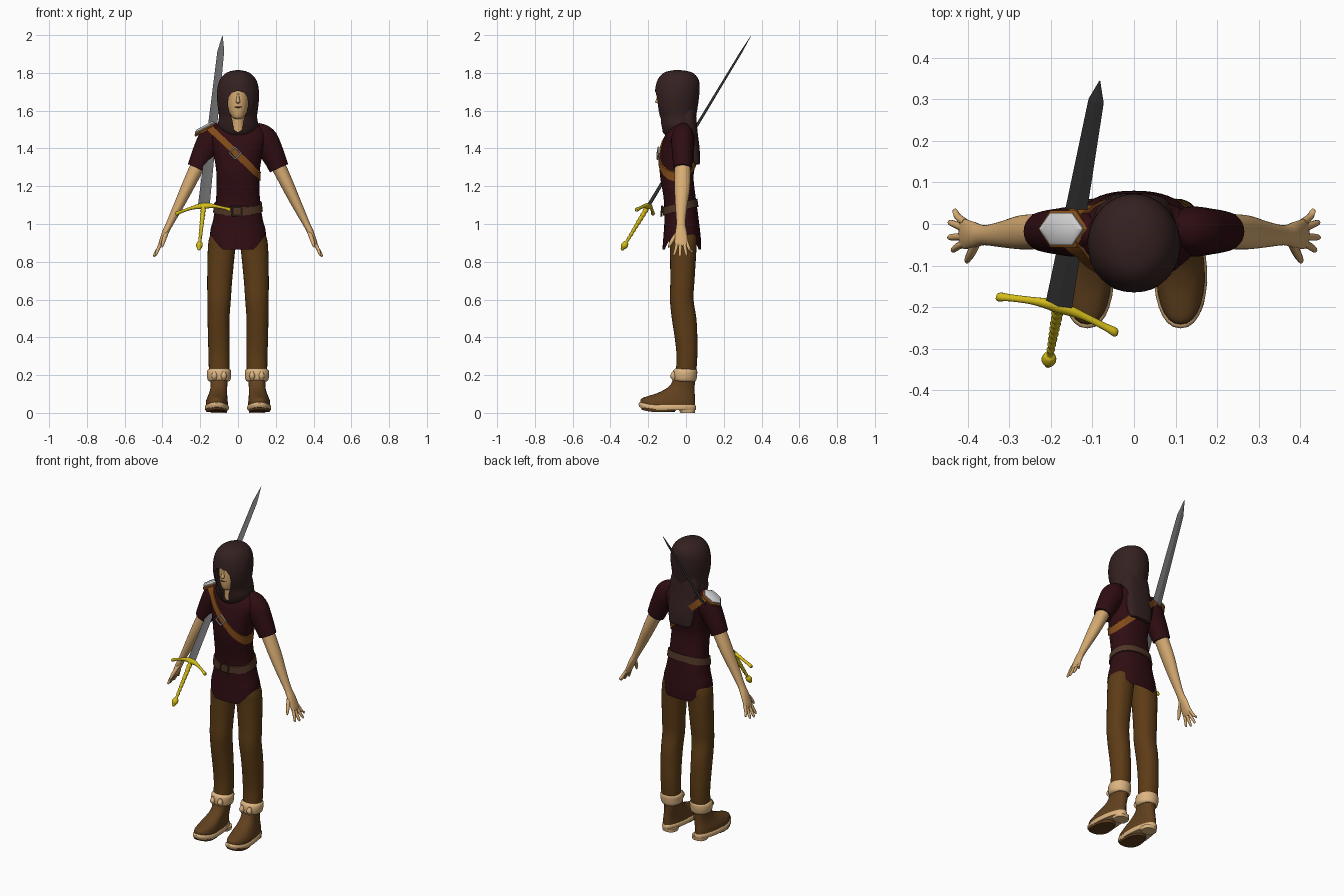
import bpy, bmesh, math
from mathutils import Vector, Matrix
from mathutils.bvhtree import BVHTree

if "Cube" in bpy.data.objects:
    bpy.data.objects.remove(bpy.data.objects["Cube"])

def mat(name, r, g, b):
    m = bpy.data.materials.new(name)
    m.diffuse_color = (r, g, b, 1)
    m.use_nodes = True
    m.node_tree.nodes["Principled BSDF"].inputs["Base Color"].default_value = m.diffuse_color
    return m

SKIN = mat("skin", .68, .41, .17)
CLOTH = mat("dark_red_cloth", .028, .004, .006)
HOOD = mat("hood_cloth", .035, .015, .015)
PANTS = mat("brown_cloth", .11, .045, .008)
LEATHER = mat("boot_leather", .12, .052, .013)
FUR = mat("fur", .72, .46, .22)
STRAP = mat("strap_leather", .22, .07, .01)
BELT = mat("belt_leather", .08, .036, .02)
GOLD = mat("gold", .65, .5, .01)
STEEL = mat("steel", .13, .13, .135)
PLATE = mat("bright_metal", .6, .6, .58)
MOUTH = mat("mouth", .05, .02, .012)

def finish(name, bm, material):
    bmesh.ops.recalc_face_normals(bm, faces=bm.faces)
    me = bpy.data.meshes.new(name)
    bm.to_mesh(me)
    bm.free()
    me.materials.append(material)
    ob = bpy.data.objects.new(name, me)
    bpy.context.collection.objects.link(ob)
    return ob

def spline(rings, sub):
    out = []
    for i in range(len(rings) - 1):
        p = [rings[max(0, min(len(rings) - 1, i + k))] for k in (-1, 0, 1, 2)]
        for s in range(sub):
            t = s / sub
            out.append([.5 * (2*b + (c-a)*t + (2*a-5*b+4*c-d)*t*t + (3*b-a-3*c+d)*t**3)
                        for a, b, c, d in zip(*p)])
    return out + [list(rings[-1])]

def loft(name, rings, material, n=28, sub=4, tilt=0, p=2.0, cap=True, side=1, warp=None, matrix=None):
    """Skin through rings (x, y, z, rx, ry); tilt turns every ring about y."""
    bm = bmesh.new()
    ct, st = math.cos(math.radians(tilt)), math.sin(math.radians(tilt))
    rows = []
    for x, y, z, rx, ry in spline(rings, sub):
        row = []
        for k in range(n):
            a = 2 * math.pi * k / n
            c, s = math.cos(a), math.sin(a)
            u = max(rx, .0005) * math.copysign(abs(c) ** (2 / p), c)
            w = max(ry, .0005) * math.copysign(abs(s) ** (2 / p), s)
            v = Vector((x + u * ct, y + w, z + u * st))
            if warp:
                v = warp(v)
            v.x *= side
            row.append(bm.verts.new(matrix @ v if matrix else v))
        rows.append(row)
    for r0, r1 in zip(rows, rows[1:]):
        for k in range(n):
            bm.faces.new((r0[k], r0[(k+1) % n], r1[(k+1) % n], r1[k]))
    if cap:
        bm.faces.new(rows[0])
        bm.faces.new(rows[-1])
    return finish(name, bm, material)

def yr(z, rx, y0, y1, cx=0):
    return (cx, (y0 + y1) / 2, z, rx, (y1 - y0) / 2)

clamp = lambda t: max(0, min(1, t))

# Tunic with raised hem at the sides
def hem(v):
    v.z += .075 * clamp((abs(v.x) - .085) / .06) * clamp((1.02 - v.z) / .155)
    return v

tunic = loft("tunic", [yr(.865, .148, -.125, .08), yr(.93, .145, -.12, .078), yr(1.0, .135, -.115, .07),
    yr(1.08, .122, -.115, .06), yr(1.15, .115, -.12, .05), yr(1.25, .113, -.137, .04),
    yr(1.33, .122, -.14, .052), yr(1.4, .138, -.132, .058), yr(1.46, .155, -.115, .058),
    yr(1.5, .14, -.093, .045), yr(1.53, .1, -.08, .03), yr(1.56, .05, -.07, .02)],
    CLOTH, n=48, p=2.3, cap=False, warp=hem)

# Paired limbs
TILT = 24.5
FINGERS = [(-.045, .437, -.062, .832), (-.03, .445, -.032, .826), (-.011, .444, .003, .83), (.004, .433, .03, .848)]

def shoe(v):
    back = clamp((v.y + .13) / .18)
    v.x = .1 + (v.x - .1) * (1 - .2 * back)
    v.z += .018 * clamp((-.15 - v.y) / .1) ** 2
    return v

for s, tag in ((1, "left"), (-1, "right")):
    sleeve = loft("sleeve_" + tag, [(.1, -.015, 1.53, .012, .02), (.12, -.016, 1.5, .045, .045),
        (.14, -.018, 1.45, .07, .06), (.175, -.018, 1.385, .064, .056), (.2, -.018, 1.335, .057, .052),
        (.217, -.018, 1.295, .053, .048)], CLOTH, tilt=TILT, side=s)
    loft("arm_" + tag, [(.19, -.018, 1.35, .04, .042), (.222, -.018, 1.29, .038, .042), (.27, -.02, 1.19, .033, .041),
        (.318, -.025, 1.09, .026, .031), (.36, -.027, 1.005, .019, .024), (.385, -.026, .955, .017, .031),
        (.408, -.024, .9, .012, .036), (.415, -.022, .882, .007, .03)], SKIN, tilt=TILT, side=s)
    for i, (y0, x, y, z) in enumerate(FINGERS):
        loft("finger_%s_%d" % (tag, i), [(.405, y0, .905, .009, .009), (.423, (y0 + y) / 2, .868, .009, .009),
            (x - .003, y, z + .008, .007, .007), (x, y, z, .002, .002)], SKIN, n=10, sub=3, tilt=TILT, side=s)
    loft("thumb_" + tag, [(.375, -.035, .965, .012, .014), (.389, -.065, .925, .011, .013),
        (.4, -.085, .89, .008, .009), (.403, -.092, .875, .002, .002)], SKIN, n=10, sub=3, tilt=TILT, side=s)
    loft("trouser_leg_" + tag, [yr(1.0, .06, -.08, .05, .06), yr(.93, .074, -.09, .058, .077),
        yr(.86, .0725, -.085, .055, .0875), yr(.7, .066, -.083, .045, .097), yr(.6, .062, -.085, .04, .1),
        yr(.5, .058, -.075, .055, .103), yr(.4, .057, -.06, .06, .102), yr(.3, .056, -.05, .06, .1),
        yr(.2, .054, -.055, .053, .1)], PANTS, p=2.2, side=s)
    loft("boot_" + tag, [yr(.03, .06, -.24, .048, .112), yr(.06, .059, -.238, .048, .112), yr(.085, .055, -.2, .047, .109),
        yr(.11, .051, -.14, .046, .105), yr(.14, .05, -.09, .046, .101), yr(.18, .053, -.065, .048, .1)],
        LEATHER, p=2.3, side=s, warp=shoe)
    loft("boot_rim_" + tag, [yr(.014, .062, -.246, .051, .112), yr(.022, .065, -.25, .053, .112),
        yr(.034, .065, -.25, .053, .112), yr(.042, .06, -.242, .049, .112)], FUR, p=2.3, sub=2, side=s, warp=shoe)
    loft("front_sole_" + tag, [yr(.004, .054, -.235, -.06, .113), yr(.02, .06, -.242, -.05, .113)],
        LEATHER, sub=1, p=2.3, side=s, warp=shoe)
    loft("heel_" + tag, [yr(0, .05, -.03, .047, .102), yr(.022, .054, -.04, .05, .102)],
        FUR, sub=1, p=2.6, side=s, warp=shoe)
    loft("fur_cuff_" + tag, [yr(.165, .05, -.055, .048, .1), yr(.175, .06, -.068, .055, .1), yr(.2, .064, -.072, .059, .101),
        yr(.224, .063, -.068, .059, .1), yr(.236, .05, -.055, .05, .1)], FUR, side=s)
    for i, dx in enumerate((-.025, .025)):
        loft("cuff_knot_%s_%d" % (tag, i), [(.1 + dx, -.065, .172, .006, .006), (.1 + dx, -.068, .195, .016, .016),
            (.1 + dx, -.065, .22, .006, .006)], FUR, n=12, side=s)

# Hood: solid cowl with a face opening cut out
hood = loft("hood", [yr(1.46, .06, -.1, .03), yr(1.485, .088, -.122, .045), yr(1.52, .106, -.132, .05),
    yr(1.57, .101, -.142, .054), yr(1.62, .107, -.16, .062), yr(1.68, .112, -.166, .07), yr(1.74, .105, -.158, .072),
    yr(1.78, .085, -.14, .058), yr(1.805, .052, -.108, .025), yr(1.815, .008, -.06, -.03)], HOOD, n=48)
half = [(.022, 1.5), (.03, 1.55), (.045, 1.59), (.054, 1.63), (.05, 1.67), (.033, 1.695)]
outline = [(0, 1.485)] + half + [(0, 1.705)] + [(-x, z) for x, z in reversed(half)]
bm = bmesh.new()
face = bm.faces.new([bm.verts.new((x, -.3, z)) for x, z in outline])
ext = bmesh.ops.extrude_face_region(bm, geom=[face])
bmesh.ops.translate(bm, vec=(0, .235, 0), verts=[v for v in ext["geom"] if isinstance(v, bmesh.types.BMVert)])
cutter = finish("face_cutter", bm, HOOD)
cutter.hide_render = True
mod = hood.modifiers.new("opening", "BOOLEAN")
mod.object, mod.operation, mod.solver = cutter, "DIFFERENCE", "EXACT"
dg = bpy.context.evaluated_depsgraph_get()
cut = bpy.data.meshes.new_from_object(hood.evaluated_get(dg))
hood.modifiers.clear()
hood.data = cut
bpy.data.objects.remove(cutter)
loft("hood_drape", [yr(1.315, .06, .04, .066), yr(1.325, .074, .035, .074), yr(1.4, .088, .0, .072),
    yr(1.48, .096, -.04, .062), yr(1.56, .095, -.06, .055), yr(1.62, .08, -.06, .05)], HOOD, p=2.6)

# Face and neck
loft("face", [yr(1.556, .012, -.12, -.08), yr(1.565, .03, -.136, -.06), yr(1.6, .049, -.145, -.02),
    yr(1.65, .062, -.148, .02), yr(1.72, .066, -.145, .03)], SKIN)
loft("nose", [yr(1.638, .004, -.15, -.14), yr(1.645, .011, -.163, -.14), yr(1.665, .008, -.156, -.14),
    yr(1.69, .005, -.15, -.14)], SKIN, n=12)
loft("mouth", [yr(1.614, .014, -.145, -.13), yr(1.618, .022, -.149, -.125), yr(1.622, .018, -.148, -.13)], MOUTH, n=16)
loft("neck", [yr(1.46, .04, -.108, -.02), yr(1.52, .034, -.108, -.03), yr(1.6, .035, -.11, -.03)], SKIN)

# Belt and shoulder strap, wrapped onto the tunic by ray casting
trees = [BVHTree.FromPolygons([v.co for v in o.data.vertices], [f.vertices[:] for f in o.data.polygons])
         for o in (tunic, sleeve)]

def band(name, centre, a, b, width, material, n=64):
    a, b, centre = Vector(a).normalized(), Vector(b).normalized(), Vector(centre)
    w = a.cross(b).normalized() * width / 2
    bm = bmesh.new()
    rows = []
    for k in range(n):
        t = 2 * math.pi * k / n
        d = a * math.cos(t) + b * math.sin(t)
        row = []
        for e in (-1, 1):
            hits = [h for h in (tr.ray_cast(centre + w * e + d * .4, -d) for tr in trees) if h[0]]
            h = min(hits, key=lambda q: q[3])[0]
            row += [h - d * .006, h + d * .008][::e]
        rows.append([bm.verts.new(v) for v in row])
    for r0, r1 in zip(rows, rows[1:] + rows[:1]):
        for k in range(4):
            bm.faces.new((r0[k], r0[(k+1) % 4], r1[(k+1) % 4], r1[k]))
    return finish(name, bm, material)

band("belt", (0, -.028, 1.09), (1, 0, .02), (0, 1, .25), .042, BELT)
band("shoulder_strap", (-.02, -.035, 1.385), (.28, 0, -.27), (0, 1, 0), .036, STRAP)

def buckle(name, loc, w, h, roll, material, lean=0):
    bpy.ops.mesh.primitive_torus_add(major_segments=4, minor_segments=6, major_radius=.707, minor_radius=.11)
    ob = bpy.context.object
    ob.name = name
    ob.data.materials.append(material)
    R = lambda deg, ax: Matrix.Rotation(math.radians(deg), 4, ax)
    ob.matrix_world = (Matrix.Translation(loc) @ R(roll, "Y") @ R(90 + lean, "X")
                       @ Matrix.Diagonal((w, h, .05, 1)) @ R(45, "Z"))

buckle("belt_buckle", (-.005, -.128, 1.068), .056, .046, 0, BELT)
buckle("strap_buckle", (-.015, -.148, 1.375), .044, .044, 44, PLATE, -8)

# Hexagonal shoulder plate on a leather backing
def plate(name, material, sx, sy, h0, h1):
    st, ct = math.sin(math.radians(28)), math.cos(math.radians(28))
    ring = lambda h, k: (-.168 - st * h, -.012, 1.498 + ct * h, sx * k, sy * k)
    loft(name, [ring(h0, 1), ring((h0 + h1) / 2, 1), ring(h1, .75)], material, n=6, sub=1, tilt=28)

plate("plate_backing", STRAP, .068, .052, -.005, .016)
plate("shoulder_plate", PLATE, .06, .044, .008, .026)

# Sword, built upright and laid along its slanted axis
axis = Vector((.125, .685, 1.135)).normalized()
u = Vector((.288, -.095, .01))
u = (u - axis * u.dot(axis)).normalized()
nrm = axis.cross(u)
M = Matrix((u, nrm, axis)).transposed().to_4x4()
M.translation = (-.182, -.203, 1.09)
blade = loft("sword_blade", [(0, 0, 0, .033, .007), (0, 0, .97, .019, .005), (0, 0, 1.064, .001, .001)],
             STEEL, n=4, sub=1, matrix=M)
for s, tag in ((1, "left"), (-1, "right")):
    loft("sword_guard_" + tag, [(0, 0, .005, .018, .014), (.03, 0, .006, .014, .012), (.07, 0, -.002, .009, .009),
        (.12, 0, -.018, .008, .009), (.145, 0, -.028, .011, .011), (.153, 0, -.03, .006, .006)],
        GOLD, n=12, tilt=90, side=s, matrix=M)
grip = [(0, 0, -.012 * k, r, r) for k in range(17) for r in [.015 - .0003 * k - .003 * (k % 2)]]
loft("sword_grip", grip, GOLD, n=14, sub=2, matrix=M)
loft("sword_pommel", [(0, 0, z, r, r) for z, r in ((-.19, .009), (-.215, .008), (-.222, .014), (-.24, .018),
    (-.252, .013), (-.258, .01), (-.264, .008), (-.268, .002))], GOLD, n=14, sub=3, matrix=M)

# Smooth shading, sharp edges kept
for o in bpy.data.objects:
    o.select_set(o != blade)
bpy.context.view_layer.objects.active = tunic
bpy.ops.object.shade_smooth_by_angle(angle=math.radians(40))
